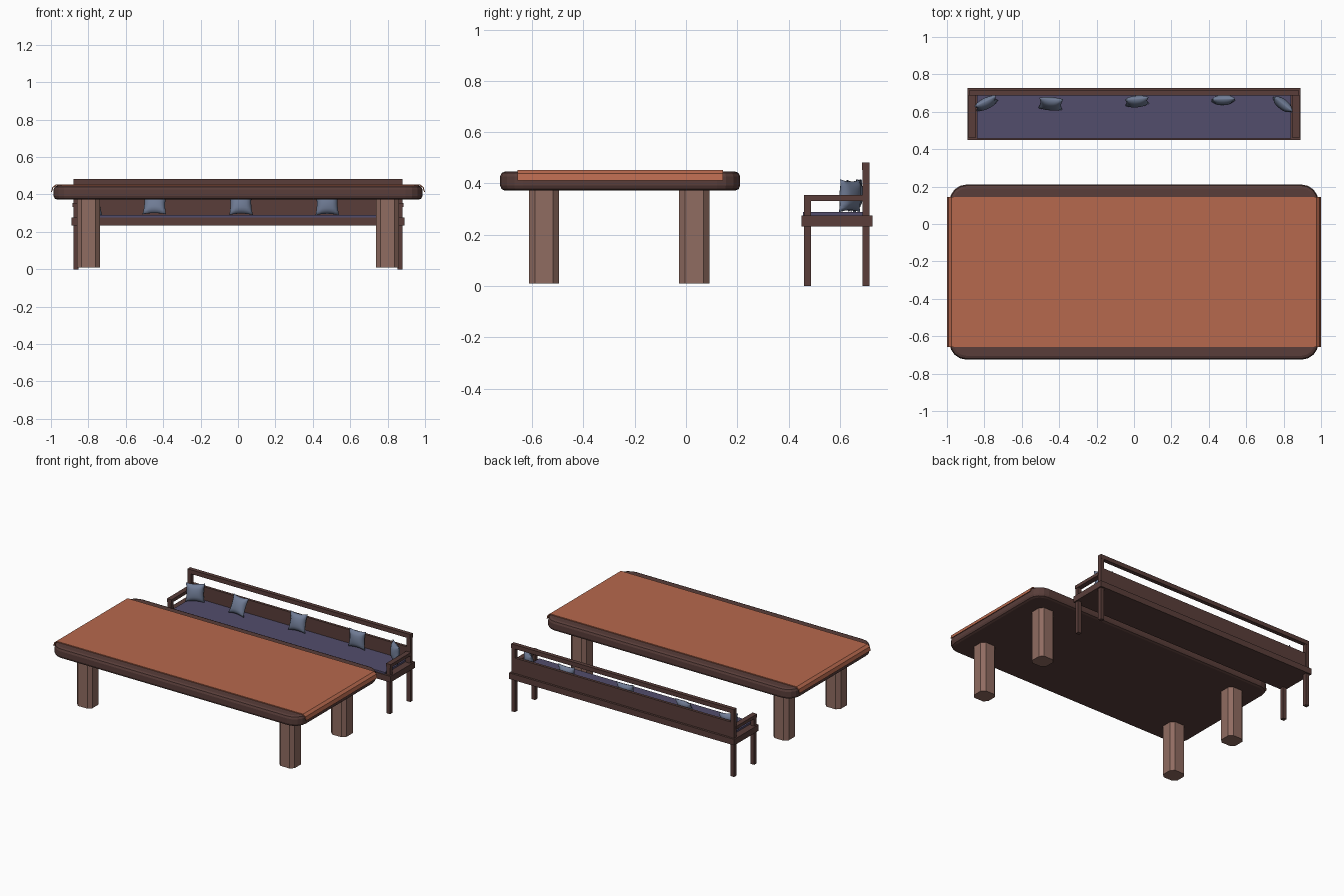
import bpy, bmesh, math
from mathutils import Matrix

if "Cube" in bpy.data.objects:
    bpy.data.objects.remove(bpy.data.objects["Cube"])


def material(name, rgb):
    m = bpy.data.materials.new(name)
    m.diffuse_color = (*rgb, 1)
    m.use_nodes = True
    m.node_tree.nodes["Principled BSDF"].inputs["Base Color"].default_value = m.diffuse_color
    return m


WOOD = material("dark_wood", (0.10, 0.048, 0.042))
LEG = material("leg_wood", (0.28, 0.15, 0.12))
CLOTH = material("orange_cloth", (0.47, 0.14, 0.075))
SEAT = material("seat_fabric", (0.085, 0.075, 0.15))
PILLOW = material("pillow_fabric", (0.16, 0.20, 0.30))


def make(name, bm, mat):
    bmesh.ops.recalc_face_normals(bm, faces=bm.faces)
    me = bpy.data.meshes.new(name)
    bm.to_mesh(me)
    bm.free()
    me.materials.append(mat)
    ob = bpy.data.objects.new(name, me)
    bpy.context.collection.objects.link(ob)
    return ob


def box_bm(x, y, z):
    bm = bmesh.new()
    size = (x[1] - x[0], y[1] - y[0], z[1] - z[0])
    mid = ((x[0] + x[1]) / 2, (y[0] + y[1]) / 2, (z[0] + z[1]) / 2)
    bmesh.ops.create_cube(bm, size=1, matrix=Matrix.Translation(mid) @ Matrix.Diagonal((*size, 1)))
    return bm


def box(name, x, y, z, mat):
    return make(name, box_bm(x, y, z), mat)


def bevel_uprights(bm, width, segments):
    edges = [e for e in bm.edges if abs(e.verts[0].co.z - e.verts[1].co.z) > 0.01]
    bmesh.ops.bevel(bm, geom=edges, offset=width, segments=segments, profile=0.5, affect='EDGES')


def mirrored(x, side):
    return tuple(sorted((x[0] * side, x[1] * side)))


# Table top with rounded corners and softened rims
bm = box_bm((-0.986, 0.986), (-0.725, 0.211), (0.372, 0.447))
bevel_uprights(bm, 0.09, 4)
top = make("table_top", bm, WOOD)
bv = top.modifiers.new("rim", 'BEVEL')
bv.width, bv.segments, bv.limit_method, bv.angle_limit = 0.02, 2, 'ANGLE', math.radians(50)

# Cloth laid over the table, drooping at both ends
half = [(0.975, 0.453), (0.993, 0.438), (1.0, 0.412)]
inner = [(0.995, 0.412), (0.988, 0.436), (0.972, 0.447)]
outline = half + inner + [(-x, z) for x, z in inner[::-1]] + [(-x, z) for x, z in half[::-1]]
bm = bmesh.new()
face = bm.faces.new([bm.verts.new((x, -0.657, z)) for x, z in outline])
ext = bmesh.ops.extrude_face_region(bm, geom=[face])
for v in ext["geom"]:
    if isinstance(v, bmesh.types.BMVert):
        v.co.y = 0.145
make("table_cloth", bm, CLOTH)

# Table legs with chamfered corners
for side, sn in ((-1, "left"), (1, "right")):
    for y, yn in (((-0.612, -0.495), "front"), ((-0.027, 0.092), "back")):
        bm = box_bm(mirrored((0.739, 0.86), side), y, (0.01, 0.375))
        bevel_uprights(bm, 0.024, 1)
        make(f"table_{yn}_{sn}_leg", bm, LEG)

# Bench frame, cushion and backrest
box("bench_frame", (-0.89, 0.89), (0.45, 0.727), (0.233, 0.276), WOOD)
box("bench_cushion", (-0.84, 0.84), (0.457, 0.693), (0.27, 0.289), SEAT)
box("back_panel", (-0.853, 0.853), (0.693, 0.712), (0.27, 0.385), WOOD)
box("back_rail", (-0.88, 0.88), (0.687, 0.716), (0.452, 0.482), WOOD)

# Bench legs, posts and arms
for side, sn in ((-1, "left"), (1, "right")):
    xs = mirrored((0.852, 0.88), side)
    box(f"bench_front_{sn}_leg", xs, (0.460, 0.487), (0, 0.335), WOOD)
    box(f"bench_back_{sn}_post", xs, (0.688, 0.715), (0, 0.455), WOOD)
    box(f"bench_{sn}_arm", mirrored((0.848, 0.884), side), (0.460, 0.690), (0.332, 0.355), WOOD)


# Throw pillow: two puffed sheets with pinched sides
def pillow(name, x, y, turn, lean, size=0.126, thick=0.05):
    bm = bmesh.new()
    n = 8
    for s in (-1, 1):
        rows = []
        for i in range(n + 1):
            u = 2 * i / n - 1
            row = []
            for j in range(n + 1):
                v = 2 * j / n - 1
                px = u * size / 2 * (1 - 0.12 * (1 - v * v))
                pz = v * size / 2 * (1 - 0.12 * (1 - u * u))
                puff = ((1 - u * u) * (1 - v * v)) ** 0.45
                row.append(bm.verts.new((px, s * (0.003 + puff * thick / 2), pz)))
            rows.append(row)
        for i in range(n):
            for j in range(n):
                bm.faces.new((rows[i][j], rows[i + 1][j], rows[i + 1][j + 1], rows[i][j + 1]))
    bmesh.ops.bridge_loops(bm, edges=[e for e in bm.edges if e.is_boundary])
    for f in bm.faces:
        f.smooth = True
    ob = make(name, bm, PILLOW)
    ob.matrix_world = (Matrix.Translation((x, y, 0.352)) @ Matrix.Rotation(math.radians(turn), 4, 'Z')
                       @ Matrix.Rotation(math.radians(-lean), 4, 'X'))


for i, (x, y, turn, lean) in enumerate([(-0.79, 0.645, 26, 12), (-0.445, 0.643, -5, 25), (0.015, 0.655, 5, 15),
                                        (0.477, 0.663, 2, 5), (0.795, 0.640, -38, 3)]):
    pillow(f"pillow_{i + 1}", x, y, turn, lean)
